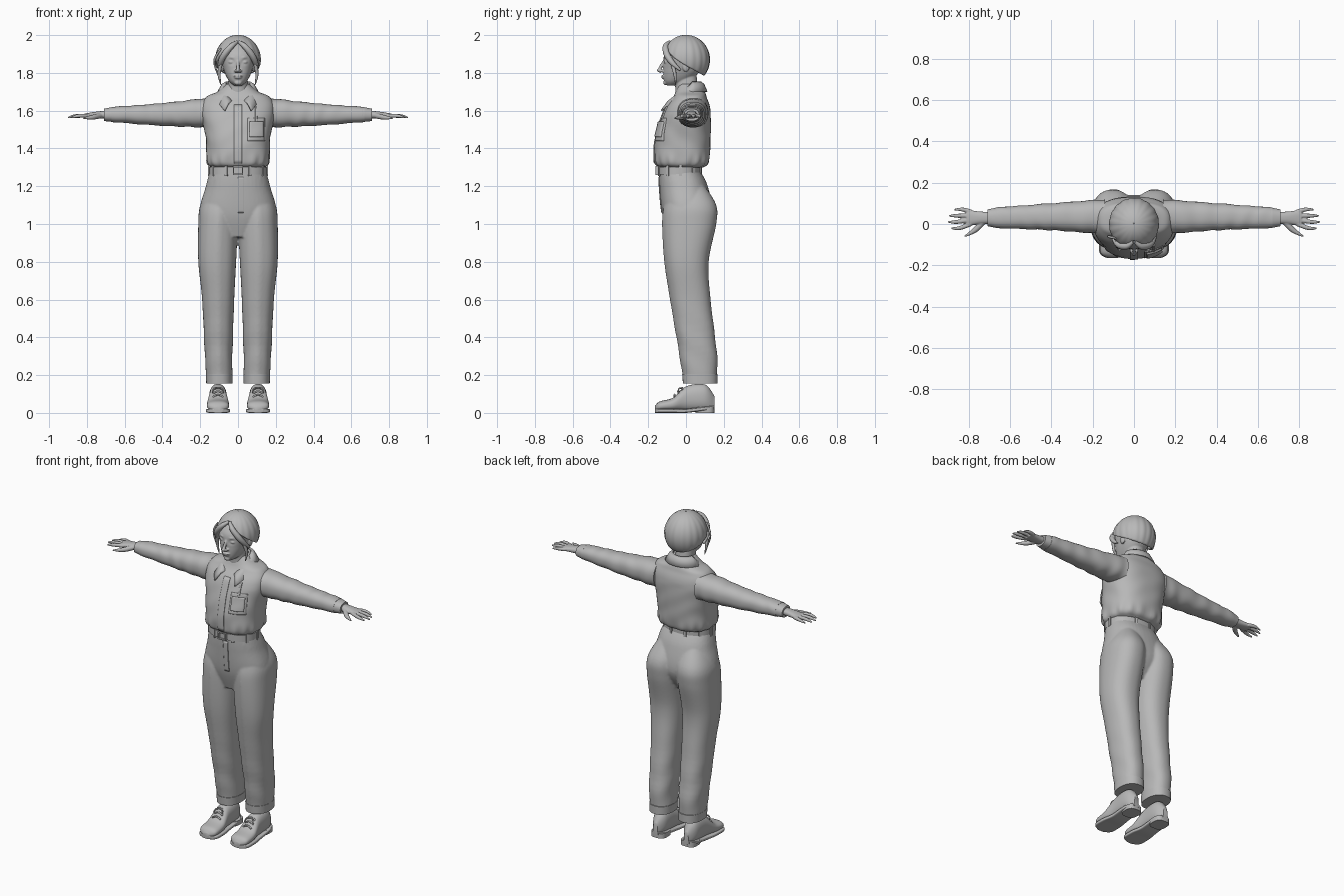
import bpy, bmesh
from math import sin, cos, pi, exp, copysign, radians
from mathutils import Vector, Matrix

cube = bpy.data.objects.get("Cube")
if cube:
    bpy.data.objects.remove(cube, do_unlink=True)

shade = (.48, .48, .48, 1)
grey = bpy.data.materials.new("plain grey")
grey.use_nodes = True
grey.diffuse_color = shade
grey.node_tree.nodes["Principled BSDF"].inputs["Base Color"].default_value = shade
SIDES = (-1, 1)
FRONT = 1.5 * pi


# ---------- helpers ----------
def spline(rows, steps):
    """Smooth curve through rows of numbers."""
    out = []
    last = len(rows) - 1
    for i in range(last):
        before, start, end, after = rows[max(i - 1, 0)], rows[i], rows[i + 1], rows[min(i + 2, last)]
        for j in range(steps):
            t = j / steps
            out.append([b + t * (c - a + t * (2 * a - 5 * b + 4 * c - d + t * (3 * b - a - 3 * c + d))) / 2
                        for a, b, c, d in zip(before, start, end, after)])
    return out + [list(rows[-1])]


def bump(value, centre, width):
    return exp(-((value - centre) / width) ** 2)


def bridge(bm, rings):
    rings = [[bm.verts.new(point) for point in ring] for ring in rings]
    count = len(rings[0])
    for lower, upper in zip(rings, rings[1:]):
        for i in range(count):
            j = (i + 1) % count
            bm.faces.new((lower[i], lower[j], upper[j], upper[i]))
    bm.faces.new(rings[0])
    bm.faces.new(rings[-1])


def loft(bm, rows, axis="z", sides=48, power=2.3, steps=9, folds=None):
    """Rows: position on the axis, then the two ranges across it."""
    rings = []
    for t, left, right, near, far in spline(rows, steps):
        ring = []
        for i in range(sides):
            angle = 2 * pi * i / sides
            c, s = cos(angle), sin(angle)
            swell = (1 + (folds(t, angle) if folds else 0)) / 2
            u = (left + right) / 2 + (right - left) * swell * copysign(abs(c) ** (2 / power), c)
            v = (near + far) / 2 + (far - near) * swell * copysign(abs(s) ** (2 / power), s)
            ring.append({"z": (u, v, t), "x": (t, u, v), "y": (u, t, v)}[axis])
        rings.append(ring)
    bridge(bm, rings)


def trunk(bm, rows, **options):
    """Upright symmetric loft. Rows: height, half width, front, back."""
    loft(bm, [(z, -half, half, front, back) for z, half, front, back in rows], **options)


def tube(bm, points, sides=10):
    """Points: x, y, z, radius."""
    path = spline(points, 6)
    rings = []
    for i, point in enumerate(path):
        before, after = path[max(i - 1, 0)], path[min(i + 1, len(path) - 1)]
        turn = (Vector(after[:3]) - Vector(before[:3])).to_track_quat("Z", "Y")
        angles = [2 * pi * j / sides for j in range(sides)]
        rings.append([Vector(point[:3]) + turn @ Vector((cos(a), sin(a), 0)) * point[3] for a in angles])
    bridge(bm, rings)


def blob(bm, place, size):
    bmesh.ops.create_uvsphere(bm, u_segments=20, v_segments=12, radius=1,
                              matrix=Matrix.Translation(place) @ Matrix.Diagonal((*size, 1)))


def box(bm, place, size, turn=0):
    bmesh.ops.create_cube(bm, size=1, matrix=Matrix.Translation(place) @ Matrix.Rotation(turn, 4, "Z")
                          @ Matrix.Diagonal((*size, 1)))


def finish(bm, name, mirror=False, voxel=0):
    bmesh.ops.recalc_face_normals(bm, faces=bm.faces)
    mesh = bpy.data.meshes.new(name)
    bm.to_mesh(mesh)
    bm.free()
    mesh.materials.append(grey)
    part = bpy.data.objects.new(name, mesh)
    bpy.context.collection.objects.link(part)
    bpy.ops.object.select_all(action="DESELECT")
    part.select_set(True)
    bpy.context.view_layer.objects.active = part
    bpy.ops.object.shade_smooth_by_angle(angle=radians(45))
    if mirror:
        part.modifiers.new("mirror", "MIRROR").use_mirror_merge = False
    if voxel:
        fuse = part.modifiers.new("fuse", "REMESH")
        fuse.mode, fuse.voxel_size, fuse.use_smooth_shade = "VOXEL", voxel, True
        part.modifiers.new("soften", "SMOOTH").iterations = 2
    return part


def sheet(name, rows, thickness):
    """Thin cloth from rows of points."""
    bm = bmesh.new()
    grid = [[bm.verts.new(point) for point in row] for row in rows]
    for lower, upper in zip(grid, grid[1:]):
        for i in range(len(lower) - 1):
            bm.faces.new((lower[i], lower[i + 1], upper[i + 1], upper[i]))
    bmesh.ops.remove_doubles(bm, verts=bm.verts, dist=.0001)
    part = finish(bm, name)
    solid = part.modifiers.new("thickness", "SOLIDIFY")
    solid.thickness, solid.offset = thickness, 0
    return part


def patch(name, left, right, bottom, top, target, thickness=.009):
    """Flat panel pressed onto the front of a target."""
    part = sheet(name, [[(left + (right - left) * i / 8, -1, bottom + (top - bottom) * j / 16)
                         for i in range(9)] for j in range(17)], thickness)
    press = part.modifiers.new("press", "SHRINKWRAP")
    press.wrap_method, press.target, press.use_project_y = "PROJECT", target, True
    part.modifiers.move(1, 0)


# ---------- shirt ----------
def shirt_folds(z, angle):
    gather = .025 * sin(15 * angle) * bump(z, 1.32, .04)
    return gather + .008 * sin(z * 55 + 4 * sin(2 * angle)) * (z < 1.6)


def sleeve_folds(x, angle):
    return .03 * sin(x * 62 + 1.5 * sin(angle + x * 9)) * (.4 + .6 * sin(x * 11 + angle) ** 2)


bm = bmesh.new()
trunk(bm, [(1.3, .14, -.14, .09), (1.33, .165, -.165, .12), (1.45, .17, -.162, .13), (1.6, .195, -.117, .13),
           (1.67, .17, -.07, .11), (1.7, .11, -.055, .1), (1.74, .06, -.04, .08)],
      sides=72, power=2.5, folds=shirt_folds)
shirt = finish(bm, "shirt")

bm = bmesh.new()
loft(bm, [(.14, -.05, .12, 1.51, 1.67), (.4, -.03, .1, 1.52, 1.64), (.67, -.02, .08, 1.54, 1.62)],
     axis="x", steps=30, folds=sleeve_folds)
loft(bm, [(.66, -.02, .08, 1.54, 1.62), (.71, -.01, .07, 1.545, 1.61)], axis="x", steps=2)
finish(bm, "sleeves", mirror=True)

patch("button_placket", -.02, .02, 1.32, 1.63, shirt)
patch("chest_pocket", .05, .14, 1.44, 1.56, shirt)
patch("pocket_badge", .06, .13, 1.46, 1.54, shirt, thickness=.026)
patch("badge_strap", .09, .1, 1.54, 1.62, shirt, thickness=.014)

# Folded collar, open at the front
inner, fold, outer = [], [], []
for i in range(41):
    angle = 2.65 * (i / 20 - 1)
    drop = min(max(abs(angle) - 1.35, 0) / 1.3, 1)
    depth = cos(angle)
    front = depth < 0
    top = Vector((.064 * sin(angle), .02 + (.11 if front else .058) * depth, 1.75 - .1 * drop))
    low = Vector((.108 * sin(angle) + copysign(.018 * drop, angle), .02 + (.17 if front else .09) * depth,
                  1.7 - .1 * drop))
    inner.append(top)
    fold.append(top.lerp(low, .45) + Vector((0, 0, .012)))
    outer.append(low)
sheet("collar", [inner, fold, outer], thickness=.009)


# ---------- trousers and belt ----------
def leg_folds(z, angle):
    return .045 * bump(angle, FRONT, .2) + .018 * sin(z * 38 + 3 * sin(angle)) * bump(z, .3, .2)


def waist_pleats(z, angle):
    return .012 * sin(22 * angle) * bump(z, 1.24, .05)


bm = bmesh.new()
loft(bm, [(.16, .03, .165, -.01, .16), (.3, .03, .175, -.03, .165), (.6, .02, .19, -.08, .13),
          (.8, .01, .21, -.11, .12), (1, 0, .21, -.12, .16), (1.1, 0, .2, -.11, .16), (1.2, .02, .15, -.08, .1)],
     folds=leg_folds)
trunk(bm, [(.93, .1, -.09, .08), (1.05, .2, -.125, .14), (1.2, .17, -.14, .115), (1.29, .145, -.143, .07)],
      folds=waist_pleats)
trousers = finish(bm, "trousers", mirror=True, voxel=.007)
patch("fly_flap", 0, .03, 1.06, 1.25, trousers)

bm = bmesh.new()
loft(bm, [(.155, .03, .168, -.016, .167), (.205, .028, .17, -.02, .168)], steps=1)
finish(bm, "trouser_cuffs", mirror=True)

belt_height = 1.283
bm = bmesh.new()
trunk(bm, [(belt_height + .02 * s, .152, -.15, .08) for s in SIDES], steps=1)
finish(bm, "belt")
bm = bmesh.new()
for i in range(5):
    angle = .6 * i - 1.15
    box(bm, (.153 * cos(angle), .117 * sin(angle) - .034, belt_height), (.012, .016, .058), angle)
finish(bm, "belt_loops", mirror=True)
bm = bmesh.new()
for s in SIDES:
    box(bm, (.024 * s, -.154, belt_height), (.007, .014, .046))
    box(bm, (0, -.154, belt_height + .02 * s), (.05, .014, .007))
finish(bm, "belt_buckle")

# ---------- shoes ----------
# Rows: depth, half width, top height
shoe = [(-.165, .02, .035), (-.14, .055, .06), (-.07, .058, .08), (0, .048, .14), (.1, .043, .15), (.15, .015, .09)]
middle = .106
bm = bmesh.new()
loft(bm, [(y, middle - half, middle + half, .01, top) for y, half, top in shoe], axis="y")
finish(bm, "shoe_uppers", mirror=True)
bm = bmesh.new()
loft(bm, [(y, middle - half - .005, middle + half + .005, max(y, 0) / 8, .022 + max(y, 0) / 9)
          for y, half, top in shoe], axis="y", power=5)
loft(bm, [(z, .055, .15, .05, .15) for z in (0, .03)], power=3, steps=1)
finish(bm, "shoe_soles", mirror=True)
bm = bmesh.new()
for i in range(3):
    y, z = .02 * i - .06, .018 * i + .085
    tube(bm, [(middle + .028 * s, y, z + .012 * (1 - abs(s)), .005) for s in (-1, 0, 1)])
for s in SIDES:
    tube(bm, [(middle, -.02, .13, .004), (middle + .02 * s, -.035, .13, .004), (middle + .03 * s, -.045, .11, .003)])
finish(bm, "shoe_laces", mirror=True)

# ---------- hands ----------
bm = bmesh.new()
loft(bm, [(.68, 0, .06, 1.56, 1.6), (.74, 0, .06, 1.558, 1.596), (.81, -.01, .07, 1.56, 1.585)],
     axis="x", sides=28)
for i, reach in enumerate((.885, .9, .895, .87)):
    root, tip = .02 * i, .03 * i - .02
    tube(bm, [(.79, root, 1.573, .011), (reach - .04, tip, 1.572, .01), (reach, tip, 1.563, .004)])
tube(bm, [(.73, .01, 1.574, .015), (.77, -.03, 1.565, .013), (.82, -.06, 1.56, .004)])
finish(bm, "hands", mirror=True, voxel=.0035)


# ---------- head ----------
def eye_sockets(z, angle):
    return -.06 * bump(z, 1.858, .013) * bump(abs(angle - FRONT), .36, .2)


bm = bmesh.new()
trunk(bm, [(1.733, .02, -.1, -.05), (1.76, .05, -.117, .02), (1.82, .077, -.12, .08), (1.9, .088, -.113, .09),
           (1.97, .045, -.055, .045)], folds=eye_sockets)
trunk(bm, [(1.6, .06, -.05, .08), (1.79, .05, -.06, .055)])
tube(bm, [(0, -.112, 1.868, .007), (0, -.127, 1.845, .008), (0, -.14, 1.815, .01), (0, -.13, 1.805, .008)])
blob(bm, (0, -.143, 1.814), (.011, .012, .009))
blob(bm, (0, -.12, 1.784), (.024, .012, .005))
blob(bm, (0, -.12, 1.775), (.02, .01, .006))
blob(bm, (0, -.108, 1.748), (.02, .012, .013))
for s in SIDES:
    blob(bm, (.012 * s, -.128, 1.81), (.009, .012, .007))
    blob(bm, (.034 * s, -.104, 1.857), (.017, .012, .009))
    blob(bm, (.084 * s, 0, 1.835), (.011, .02, .03))
    tube(bm, [(.014 * s, -.113, 1.877, .005), (.036 * s, -.11, 1.882, .006), (.06 * s, -.09, 1.875, .003)])
finish(bm, "head_and_neck", voxel=.004)

# Hair cap with combed locks, a middle parting and a sloping hairline
rows = []
for j in range(25):
    row = []
    for i in range(97):
        angle = 2 * pi * i / 96
        edge = radians(40 + 91 * sin(angle / 2))
        polar = edge * max(j, .2) / 24
        parting = bump(abs(angle - pi), pi, .17)
        girth = sin(polar) * (1 + .012 * sin(18 * angle) * sin(polar) - .03 * parting)
        row.append((.114 * girth * sin(angle), -.12 * girth * cos(angle), 1.87 + .125 * cos(polar)))
    rows.append(row)
sheet("hair_cap", rows, thickness=.012)

bm = bmesh.new()
for s in SIDES:
    tube(bm, [(.004 * s, -.085, 1.965, .008), (.036 * s, -.108, 1.94, .015), (.073 * s, -.1, 1.895, .017),
              (.094 * s, -.07, 1.85, .014), (.1 * s, -.03, 1.815, .006)])
    tube(bm, [(.08 * s, -.085, 1.89, .01), (.1 * s, -.06, 1.8, .009), (.09 * s, -.055, 1.735, .002)])
tube(bm, [(-.09, -.07, 1.93, .005), (-.125, -.06, 1.86, .006), (-.095, -.06, 1.76, .002)])
finish(bm, "hair_strands")
